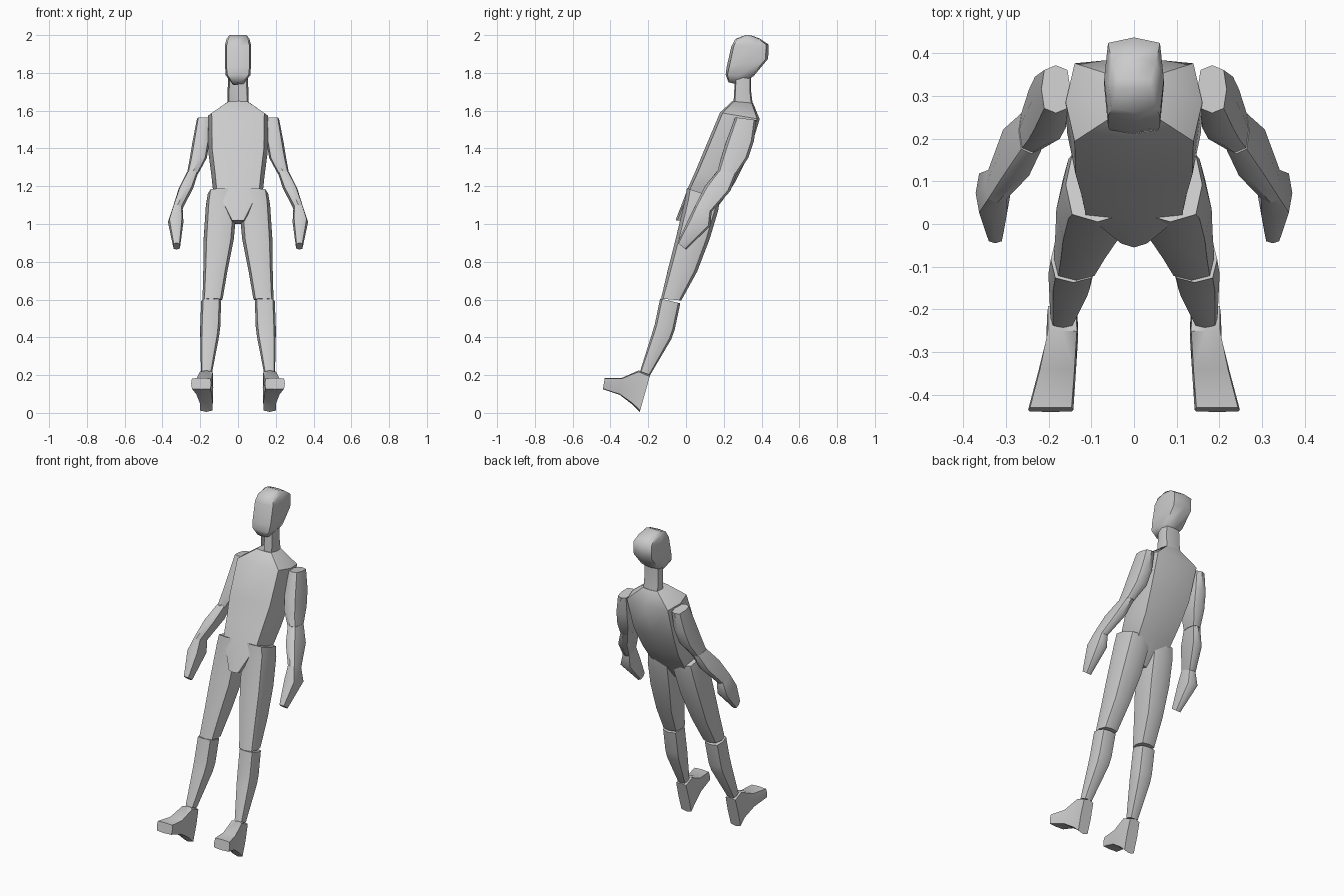
import bpy, bmesh, math
from mathutils import Vector

grey = bpy.data.materials.new("light grey")
grey.diffuse_color = (0.6, 0.6, 0.6, 1)


def loft(name, rows, corner=0.8, mirror=False, angle=45, skip=()):
    """Skin eight-sided rings; row = centre x, half width, front y z, back y z."""
    c = corner
    ring = [(0, -1), (c, -c), (1, 0), (c, c), (0, 1), (-c, c), (-1, 0), (-c, -c)]
    bm = bmesh.new()
    rings = []
    for xc, hx, yf, zf, yb, zb in rows:
        mid = Vector((xc, (yf + yb) / 2, (zf + zb) / 2))
        half = Vector((0, (yb - yf) / 2, (zb - zf) / 2))
        rings.append([bm.verts.new(mid + Vector((u * hx, 0, 0)) + half * v)
                      for u, v in ring])
    drop = []
    for a, b in zip(rings, rings[1:]):
        for i in range(8):
            j = (i + 1) % 8
            f = bm.faces.new((a[i], a[j], b[j], b[i]))
            if i in skip:
                drop.append(f)
    bm.faces.new(rings[0])
    bm.faces.new(rings[-1])
    bmesh.ops.recalc_face_normals(bm, faces=bm.faces)
    if drop:
        bmesh.ops.delete(bm, geom=drop, context='FACES')
    me = bpy.data.meshes.new(name)
    bm.to_mesh(me)
    bm.free()
    me.materials.append(grey)
    ob = bpy.data.objects.new(name, me)
    bpy.context.collection.objects.link(ob)
    bpy.ops.object.select_all(action='DESELECT')
    ob.select_set(True)
    bpy.context.view_layer.objects.active = ob
    bpy.ops.object.shade_smooth_by_angle(angle=math.radians(angle))
    if mirror:
        m = ob.modifiers.new("other side", 'MIRROR')
        m.use_mirror_merge = False
    return ob


# head, from chin to crown
loft("head", [
    (0, .03, .225, 1.75, .29, 1.735),
    (0, .065, .21, 1.79, .36, 1.785),
    (0, .07, .215, 1.83, .435, 1.875),
    (0, .07, .24, 1.94, .437, 1.95),
    (0, .06, .262, 1.98, .39, 1.982),
    (0, .045, .315, 2.0, .34, 2.0)], corner=.87, angle=60)

# neck, open at one front quarter
loft("neck", [
    (0, .057, .25, 1.62, .355, 1.62),
    (0, .055, .255, 1.70, .345, 1.70),
    (0, .052, .26, 1.80, .345, 1.80)], corner=.85, skip=(6, 7))

# torso, from crotch to collar
loft("torso", [
    (0, .035, -.055, 1.02, .09, 1.0),
    (0, .13, .01, 1.19, .19, 1.12),
    (0, .14, .05, 1.28, .26, 1.22),
    (0, .157, .1, 1.40, .33, 1.36),
    (0, .16, .18, 1.59, .39, 1.555),
    (0, .057, .245, 1.65, .355, 1.64)], corner=.87)

# arms
loft("upper_arm", [
    (.183, .034, .26, 1.565, .372, 1.55),
    (.196, .045, .21, 1.43, .36, 1.44),
    (.21, .045, .185, 1.35, .33, 1.35),
    (.24, .03, .165, 1.27, .27, 1.265)], mirror=True)
loft("forearm", [
    (.24, .03, .165, 1.28, .27, 1.27),
    (.276, .038, .10, 1.20, .235, 1.175),
    (.32, .027, .05, 1.10, .135, 1.065)], mirror=True)
loft("hand", [
    (.32, .027, .05, 1.10, .135, 1.065),
    (.33, .041, .015, 1.03, .13, .99),
    (.325, .019, -.045, .90, 0, .865)], mirror=True)

# legs
loft("thigh", [
    (.085, .075, .005, 1.19, .18, 1.13),
    (.088, .082, -.005, 1.13, .17, 1.07),
    (.102, .08, -.055, .92, .125, .92),
    (.12, .064, -.098, .75, .06, .75),
    (.135, .053, -.132, .605, -.025, .595)], mirror=True)
loft("shin", [
    (.142, .053, -.137, .605, -.03, .58),
    (.147, .053, -.165, .47, -.06, .44),
    (.15, .05, -.18, .42, -.078, .39),
    (.167, .029, -.243, .22, -.19, .20)], mirror=True)

# feet, from toe to heel
loft("foot", [
    (.195, .053, -.43, .185, -.44, .125),
    (.18, .044, -.34, .185, -.35, .095),
    (.168, .037, -.25, .225, -.285, .045),
    (.168, .036, -.19, .20, -.245, .005)], corner=.92, mirror=True)
